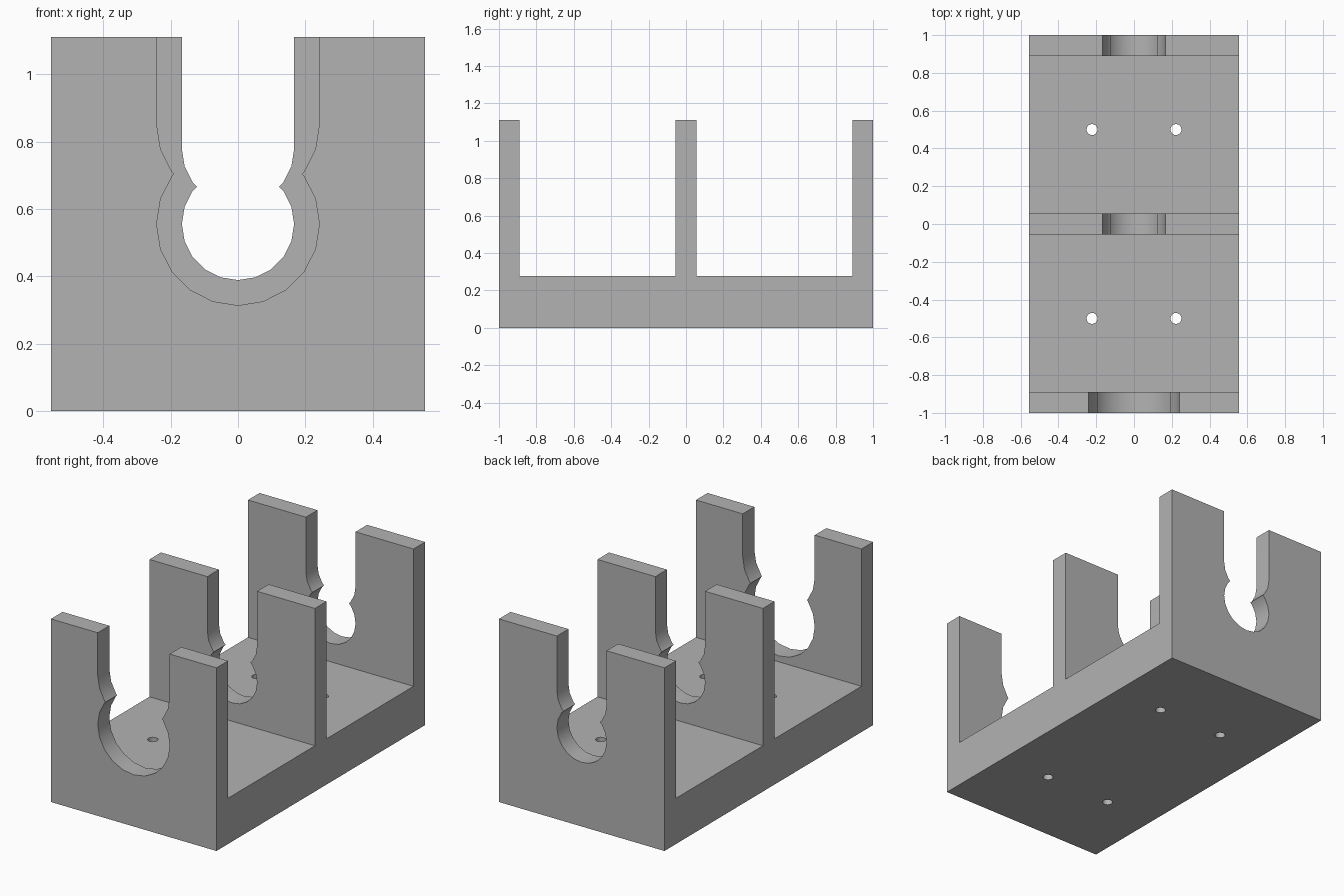
import bpy
import bmesh
import math

cube = bpy.data.objects.get("Cube")
if cube:
    bpy.data.objects.remove(cube, do_unlink=True)

HALF_WIDTH, HEIGHT, FLOOR = 0.5556, 1.1111, 0.2778
WALL = 0.1111
HOLE_Z = 0.5556

grey = bpy.data.materials.new("Matte grey")
grey.use_nodes = True
colour = (0.45, 0.45, 0.45, 1)
grey.diffuse_color = colour
grey.node_tree.nodes["Principled BSDF"].inputs["Base Color"].default_value = colour


def prism(name, outline, sweep):
    """Extrude a closed 3D outline along a vector."""
    bm = bmesh.new()
    face = bm.faces.new([bm.verts.new(p) for p in outline])
    swept = bmesh.ops.extrude_face_region(bm, geom=[face])
    moved = [v for v in swept["geom"] if isinstance(v, bmesh.types.BMVert)]
    bmesh.ops.translate(bm, verts=moved, vec=sweep)
    bmesh.ops.recalc_face_normals(bm, faces=bm.faces)
    mesh = bpy.data.meshes.new(name)
    bm.to_mesh(mesh)
    bm.free()
    mesh.materials.append(grey)
    obj = bpy.data.objects.new(name, mesh)
    bpy.context.collection.objects.link(obj)
    return obj


def slot_outline(radius, upper_z, y):
    """Two overlapping round seats, open to the top, with a pinch between."""
    ring = [(radius * math.cos(math.radians(a)), radius * math.sin(math.radians(a)))
            for a in range(-90, 90, 18)]
    gap = (upper_z - HOLE_Z) / 2
    lower = [p for p in ring if p[1] < gap]
    (x0, z0), (x1, z1) = lower[-1], ring[len(lower)]
    pinch = x0 + (x1 - x0) * (gap - z0) / (z1 - z0)
    side = [(x, HOLE_Z + z) for x, z in lower] + [(pinch, HOLE_Z + gap)]
    side += [(x, upper_z - z) for x, z in reversed(lower) if z > -0.001]
    side.append((radius, HEIGHT + 0.1))
    loop = side + [(-x, z) for x, z in reversed(side[1:])]
    return [(x, y, z) for x, z in loop]


# Base with three upright walls, as one side profile swept across the width
profile = [(-1, 0), (1, 0), (1, HEIGHT)]
for inner, outer in ((1 - WALL, WALL / 2), (-WALL / 2, WALL - 1)):
    profile += [(inner, HEIGHT), (inner, FLOOR), (outer, FLOOR), (outer, HEIGHT)]
profile.append((-1, HEIGHT))
body = prism("cradle_body", [(-HALF_WIDTH, y, z) for y, z in profile],
             (2 * HALF_WIDTH, 0, 0))

# Wall slots: a wider one in front, narrower ones in the middle and back
cutters = []
for name, y, radius, upper_z in (("front", -1 + WALL / 2, 0.2417, 0.852),
                                 ("middle", 0, 0.1667, 0.7778),
                                 ("back", 1 - WALL / 2, 0.1667, 0.7778)):
    cutters.append(prism(name + "_slot_cutter",
                         slot_outline(radius, upper_z, y - 0.1), (0, 0.2, 0)))

# Screw holes through the floor
for sx in (-1, 1):
    for sy in (-1, 1):
        circle = [(sx * 0.2222 + 0.029 * math.cos(math.tau * i / 20),
                   sy * 0.5 + 0.029 * math.sin(math.tau * i / 20), -0.1)
                  for i in range(20)]
        cutters.append(prism("screw_hole_cutter", circle, (0, 0, 0.5)))

# Cut the body, then drop the cutters
for cutter in cutters:
    cutter.hide_render = True
    cut = body.modifiers.new(cutter.name, "BOOLEAN")
    cut.operation = "DIFFERENCE"
    cut.solver = "EXACT"
    cut.object = cutter
bpy.context.view_layer.update()
evaluated = body.evaluated_get(bpy.context.evaluated_depsgraph_get())
finished = bpy.data.meshes.new_from_object(evaluated)
body.modifiers.clear()
body.data = finished
for cutter in cutters:
    bpy.data.objects.remove(cutter, do_unlink=True)

# Round seats shade smoothly, corners stay crisp
bpy.ops.object.select_all(action="DESELECT")
body.select_set(True)
bpy.context.view_layer.objects.active = body
bpy.ops.object.shade_smooth_by_angle(angle=math.radians(30))
